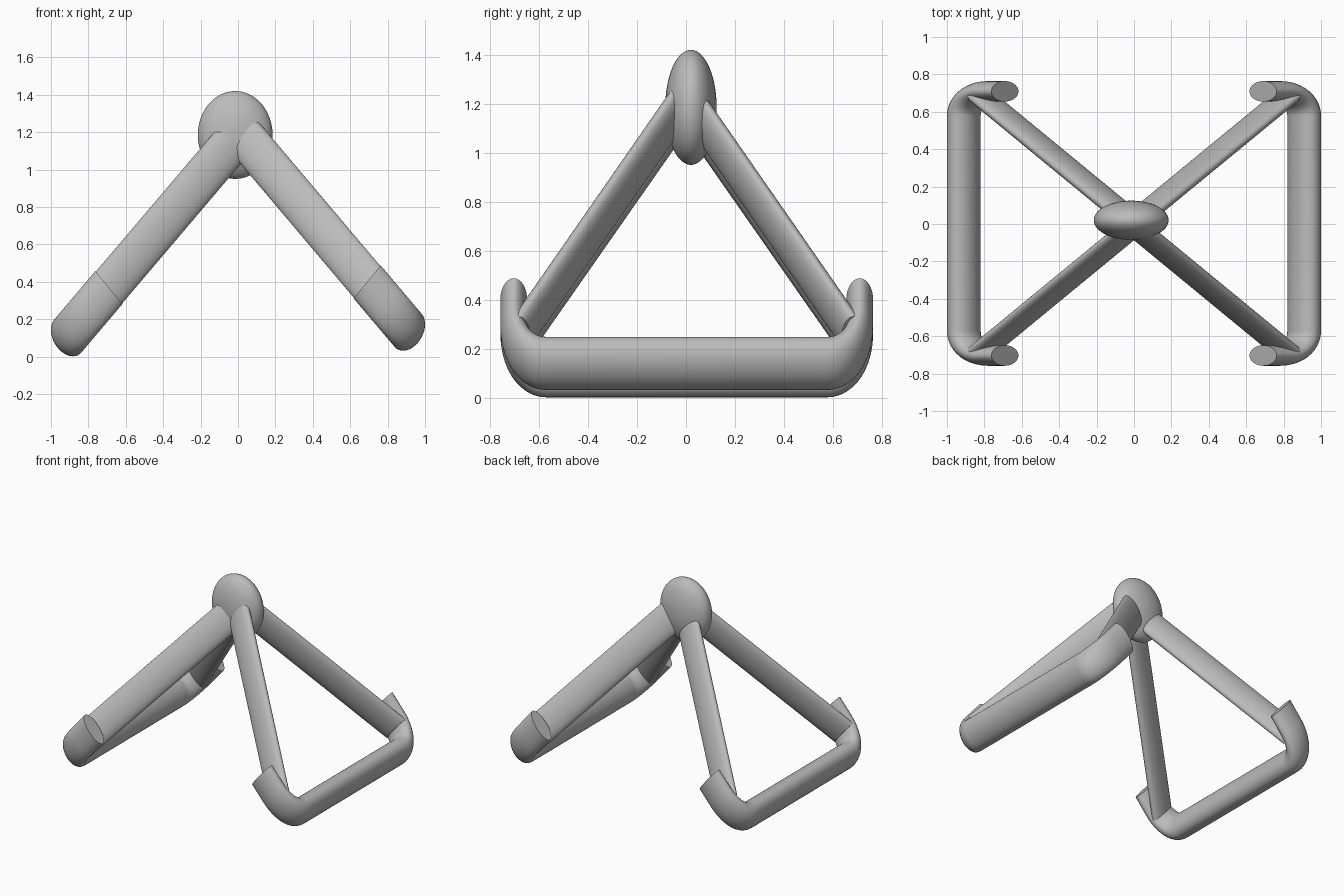
import bpy, bmesh, math
from mathutils import Vector

cube = bpy.data.objects.get("Cube")
if cube:
    bpy.data.objects.remove(cube, do_unlink=True)

grey = bpy.data.materials.new("plain_grey")
grey.use_nodes = True
grey.diffuse_color = (0.5, 0.5, 0.5, 1)
grey.node_tree.nodes["Principled BSDF"].inputs["Base Color"].default_value = (0.5, 0.5, 0.5, 1)
SEGMENTS = 40


def finish(obj):
    obj.data.materials.clear()
    obj.data.materials.append(grey)
    bpy.ops.object.select_all(action='DESELECT')
    obj.select_set(True)
    bpy.context.view_layer.objects.active = obj
    bpy.ops.object.shade_smooth_by_angle(angle=math.radians(35))


def sweep(name, frames):
    """Skin elliptical rings given as (centre, half axis, half axis), with flat ends."""
    bm = bmesh.new()
    rings = []
    for centre, a, b in frames:
        angles = [2 * math.pi * i / SEGMENTS for i in range(SEGMENTS)]
        rings.append([bm.verts.new(centre + a * math.cos(t) + b * math.sin(t)) for t in angles])
    for low, high in zip(rings, rings[1:]):
        for i in range(SEGMENTS):
            j = (i + 1) % SEGMENTS
            bm.faces.new((low[i], low[j], high[j], high[i]))
    bm.faces.new(rings[0])
    bm.faces.new(rings[-1])
    bmesh.ops.recalc_face_normals(bm, faces=bm.faces[:])
    mesh = bpy.data.meshes.new(name)
    bm.to_mesh(mesh)
    bm.free()
    obj = bpy.data.objects.new(name, mesh)
    bpy.context.collection.objects.link(obj)
    finish(obj)


def foot_path():
    """Path points and in-plane normals of the foot, as (along, up) pairs."""
    radius, half, top, steps = 0.2, 1.07, 0.34, 12
    side = [(half, top, 1, 0)]
    for i in range(steps + 1):
        t = math.pi / 2 * i / steps
        c, s = math.cos(t), math.sin(t)
        side.append((half - radius + radius * c, radius - radius * s, c, -s))
    return side + [(-v, e, -nv, ne) for v, e, nv, ne in reversed(side)]


# Each side: a bent foot with upturned ends, and two legs leaning to the hub
for side, sx, foot_z, apex_z in (("left", 1, 0.14, 1.21), ("right", -1, 0.11, 1.175)):
    lean = Vector((-sx * 0.646, 0, 0.763))
    across = Vector((sx * 0.0725, 0, 0.088))
    along = Vector((0, 0.66, 0))
    base = Vector((sx * 0.91, 0.003, foot_z))
    sweep(side + "_foot", [
        (base + along * v + lean * e, (along * nv + lean * ne) * 0.083, across)
        for v, e, nv, ne in foot_path()])
    for end, sy in (("front", -1), ("back", 1)):
        top = Vector((sx * 0.005, sy * 0.015, apex_z))
        bottom = Vector((sx * 0.82, sy * 0.685, foot_z + 0.106))
        flat = across * 0.97
        thin = Vector((0, 0.05, 0))
        sweep(f"{side}_{end}_leg", [(bottom, flat, thin), (top, flat, thin)])

# Flattened round hub at the peak
bpy.ops.mesh.primitive_uv_sphere_add(segments=48, ring_count=24, radius=1,
                                     location=(-0.015, 0.02, 1.185))
hub = bpy.context.object
hub.name = "hub"
hub.scale = (0.2, 0.105, 0.235)
finish(hub)
